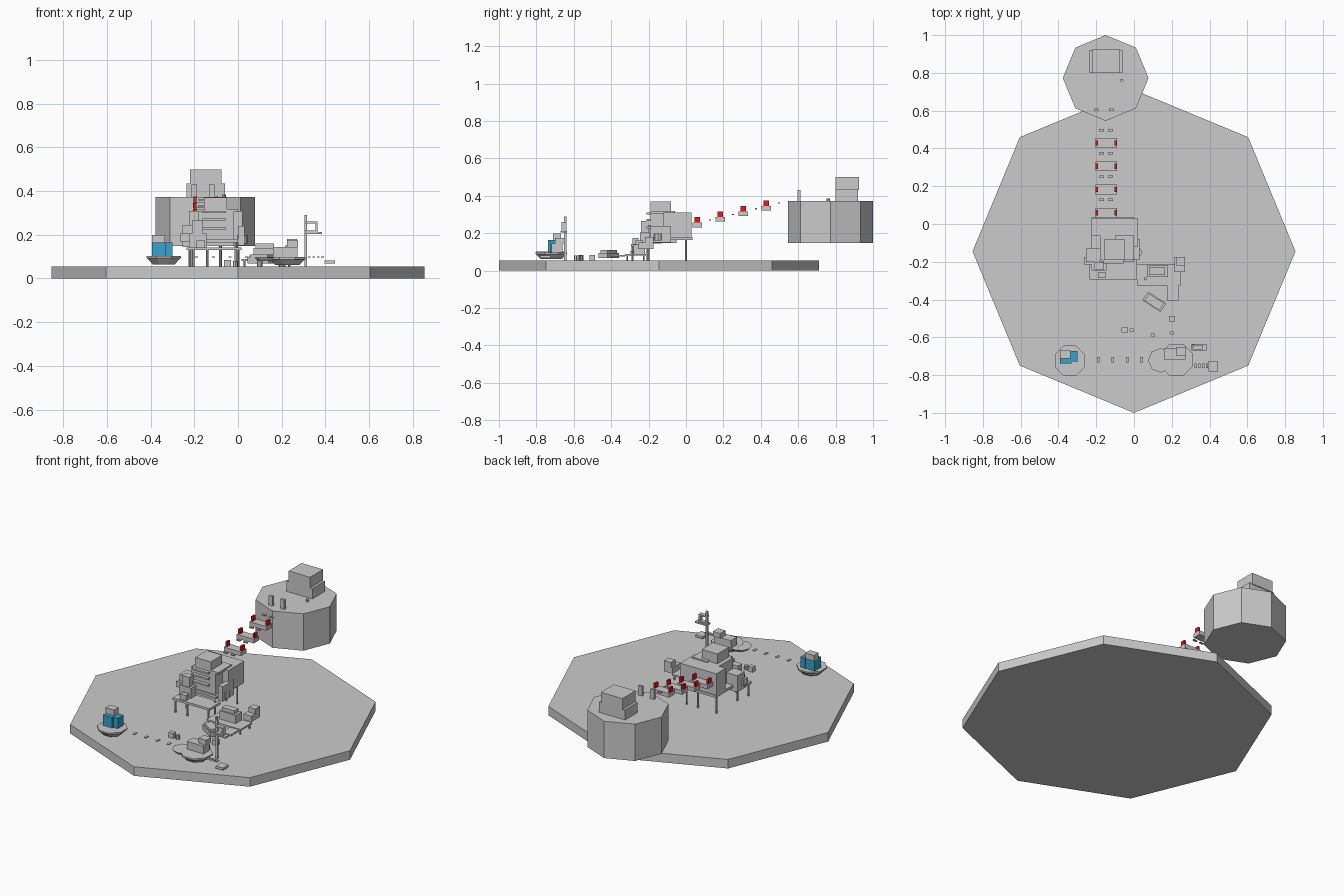
import bpy, math


def box(name, x0, x1, y0, y1, z0, z1, color=None, rot=0):
    """Box given by its limits, optionally turned about z."""
    bpy.ops.mesh.primitive_cube_add(
        size=1, location=((x0 + x1) / 2, (y0 + y1) / 2, (z0 + z1) / 2))
    o = bpy.context.object
    o.name = name
    o.dimensions = (x1 - x0, y1 - y0, z1 - z0)
    o.rotation_euler.z = math.radians(rot)
    if color:
        o.data.materials.append(color)
    return o


def prism(name, x, y, z0, z1, r0, r1=None, n=8, start=0):
    """Low-poly column or dish with a vertex pointing along +x."""
    r1 = r0 if r1 is None else r1
    verts, faces = [], []
    for r, z in ((r0, z0), (r1, z1)):
        for i in range(n):
            a = 2 * math.pi * i / n + start
            verts.append((x + r * math.cos(a), y + r * math.sin(a), z))
    faces = [tuple(reversed(range(n))), tuple(range(n, 2 * n))]
    faces += [(i, (i + 1) % n, n + (i + 1) % n, n + i) for i in range(n)]
    me = bpy.data.meshes.new(name)
    me.from_pydata(verts, [], faces)
    o = bpy.data.objects.new(name, me)
    bpy.context.collection.objects.link(o)
    return o


def material(name, rgb):
    m = bpy.data.materials.new(name)
    m.diffuse_color = (*rgb, 1)
    return m


red = material("red", (0.8, 0.01, 0.01))
blue = material("blue", (0.04, 0.36, 0.6))

# Ground slab and raised rear island
prism("base", 0, -0.145, 0, 0.055, 0.855)
prism("rear_island", -0.15, 0.773, 0.148, 0.372, 0.227)
box("rear_house_lower", -0.235, -0.06, 0.80, 0.92, 0.37, 0.435)
box("rear_house_upper", -0.22, -0.075, 0.80, 0.925, 0.43, 0.5)
prism("rear_stump", -0.065, 0.76, 0.37, 0.385, 0.009)
for x in (-0.2, -0.12):
    box("gate_post", x - 0.013, x + 0.013, 0.597, 0.612, 0.37, 0.43)

# Rising walkway with red markers and stepping plates
for i in range(4):
    y, z = 0.06 + 0.123 * i, 0.232 + 0.03 * i
    box("walkway_platform", -0.205, -0.09, y - 0.026, y + 0.026, z, z + 0.025)
    for x in (-0.197, -0.098):
        box("red_marker", x - 0.006, x + 0.006, y - 0.014, y + 0.014,
            z + 0.025, z + 0.054, red)
    for x in (-0.171, -0.124):
        box("walkway_step", x - 0.013, x + 0.013, y + 0.062, y + 0.074,
            z + 0.036, z + 0.042)

# Stilted central house
box("house_floor", -0.225, 0.0, -0.2, 0.035, 0.165, 0.18)
box("house_rear_left", -0.225, -0.1, -0.06, 0.03, 0.178, 0.31)
box("house_rear_right", -0.1, 0.02, -0.12, 0.03, 0.178, 0.31)
box("house_middle", -0.18, -0.02, -0.19, -0.05, 0.148, 0.31)
box("house_top", -0.155, -0.05, -0.19, -0.08, 0.31, 0.37)
box("roof_right", -0.1, 0.0, -0.19, -0.06, 0.305, 0.318)
box("side_room", 0.0, 0.03, -0.19, -0.08, 0.15, 0.24)
prism("side_tank", 0.02, -0.15, 0.16, 0.2, 0.024)
box("front_deck", -0.235, 0.015, -0.295, -0.19, 0.13, 0.143)
box("left_room", -0.255, -0.18, -0.2, -0.13, 0.145, 0.245)
box("deck_crate_large", -0.225, -0.145, -0.245, -0.195, 0.143, 0.205)
box("deck_crate_top", -0.21, -0.16, -0.24, -0.2, 0.205, 0.265)
box("deck_crate_left", -0.265, -0.225, -0.215, -0.175, 0.17, 0.205)
box("deck_crate_small", -0.19, -0.15, -0.285, -0.255, 0.143, 0.175)
for z in (0.225, 0.265, 0.3):
    box("awning", -0.165, -0.055, -0.21, -0.185, z, z + 0.01)
for x, y, z in ((-0.22, -0.285, 0.13), (-0.14, -0.285, 0.13), (0, -0.285, 0.13),
                (-0.205, -0.2, 0.13), (-0.01, -0.205, 0.15),
                (-0.205, 0.0, 0.17), (-0.08, 0.0, 0.17), (-0.005, 0.0, 0.17)):
    prism("house_stilt", x, y, 0.05, z, 0.006, n=6)

# Low dock with cabin, ramp and end hut
box("dock", 0.015, 0.245, -0.325, -0.215, 0.08, 0.09)
box("dock_cabin", 0.07, 0.18, -0.28, -0.22, 0.09, 0.14)
box("dock_cabin_roof", 0.08, 0.165, -0.27, -0.23, 0.14, 0.16)
box("dock_hut", 0.215, 0.27, -0.255, -0.175, 0.115, 0.15)
box("dock_hut_top", 0.225, 0.27, -0.22, -0.175, 0.15, 0.18)
box("dock_ramp", 0.175, 0.235, -0.405, -0.325, 0.075, 0.085)
prism("dock_bollard", 0.06, -0.29, 0.09, 0.105, 0.008)
for x in (0.03, 0.235):
    for y in (-0.315, -0.225):
        prism("dock_stilt", x, y, 0.05, 0.08, 0.005, n=6)
box("tilted_hull", 0.05, 0.165, -0.44, -0.385, 0.068, 0.095, rot=-33)
box("tilted_cabin", 0.06, 0.155, -0.435, -0.39, 0.095, 0.11, rot=-33)

# Ground clutter
box("crate", 0.185, 0.217, -0.515, -0.487, 0.055, 0.085)
box("seat", -0.065, -0.033, -0.575, -0.547, 0.055, 0.085)
for x, y in ((-0.012, -0.562), (0.1, -0.588), (0.2, -0.577)):
    prism("barrel", x, y, 0.055, 0.08, 0.012)

# Left dish island with blue house
prism("left_dish", -0.34, -0.723, 0.065, 0.093, 0.055, 0.083, start=math.pi / 8)
prism("left_dish_rim", -0.34, -0.723, 0.093, 0.102, 0.086, start=math.pi / 8)
box("blue_house", -0.393, -0.33, -0.738, -0.675, 0.1, 0.165, blue)
box("blue_annex", -0.33, -0.30, -0.727, -0.673, 0.1, 0.165, blue)
box("blue_house_top", -0.393, -0.335, -0.712, -0.668, 0.165, 0.2)

# Right dish island with cabin
prism("right_dish", 0.225, -0.72, 0.062, 0.088, 0.06, 0.088, start=math.pi / 8)
prism("right_dish_rim", 0.225, -0.72, 0.088, 0.098, 0.092, start=math.pi / 8)
prism("right_dish_lobe", 0.14, -0.722, 0.08, 0.097, 0.05, 0.065)
box("right_cabin", 0.16, 0.272, -0.718, -0.66, 0.098, 0.145)
box("right_cabin_top", 0.225, 0.275, -0.7, -0.65, 0.145, 0.175)

# Stepping plates on both sides of the right island
for x in (-0.19, -0.113, -0.036, 0.04):
    box("stepping_plate", x - 0.007, x + 0.007, -0.732, -0.705, 0.096, 0.101)
for i in range(4):
    x = 0.327 + 0.02 * i
    box("small_plate", x - 0.006, x + 0.006, -0.763, -0.738, 0.096, 0.101)
box("landing_block", 0.395, 0.445, -0.78, -0.725, 0.068, 0.082)

# Lookout mast with platform and open frame
box("mast", 0.304, 0.317, -0.652, -0.638, 0.055, 0.29)
box("mast_platform", 0.305, 0.385, -0.67, -0.635, 0.203, 0.212)
box("frame_top", 0.31, 0.365, -0.665, -0.64, 0.252, 0.26)
box("frame_bottom", 0.31, 0.365, -0.665, -0.64, 0.212, 0.22)
box("frame_side", 0.355, 0.365, -0.665, -0.64, 0.22, 0.252)
